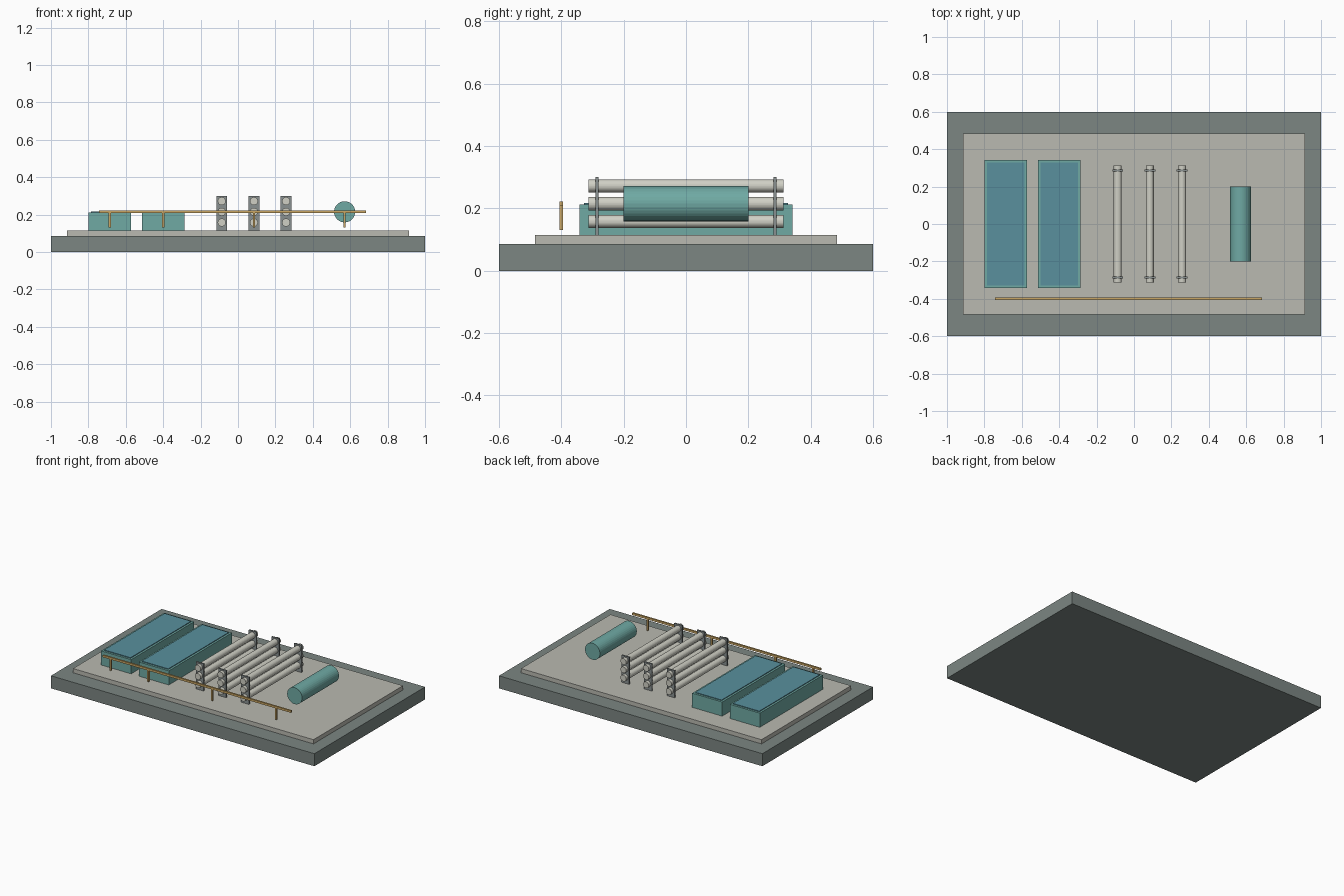
import bpy, bmesh, math
from mathutils import Matrix

if "Cube" in bpy.data.objects:
    bpy.data.objects.remove(bpy.data.objects["Cube"])


def material(name, rgb):
    m = bpy.data.materials.new(name)
    m.diffuse_color = (*rgb, 1)
    m.use_nodes = True
    m.node_tree.nodes["Principled BSDF"].inputs["Base Color"].default_value = m.diffuse_color
    return m


STONE = material("dark_concrete", (0.20, 0.24, 0.225))
PAVING = material("pale_concrete", (0.49, 0.49, 0.44))
TEAL = material("teal", (0.16, 0.40, 0.37))
WATER = material("water_blue", (0.10, 0.28, 0.34))
PIPE = material("pale_pipe", (0.63, 0.63, 0.56))
STEEL = material("steel", (0.25, 0.28, 0.28))
RAIL = material("tan_rail", (0.60, 0.39, 0.13))


def finish(name, bm, mat):
    mesh = bpy.data.meshes.new(name)
    bm.to_mesh(mesh)
    bm.free()
    mesh.materials.append(mat)
    ob = bpy.data.objects.new(name, mesh)
    bpy.context.collection.objects.link(ob)
    return ob


def box(name, x, y, z, mat):
    """Box from (min, max) pairs on each axis."""
    bm = bmesh.new()
    size = [b - a for a, b in (x, y, z)]
    mid = [(a + b) / 2 for a, b in (x, y, z)]
    bmesh.ops.create_cube(bm, size=1, matrix=Matrix.Translation(mid) @ Matrix.Diagonal((*size, 1)))
    return finish(name, bm, mat)


def cylinder_y(name, x, z, r, half, sides, mat):
    """Cylinder lying along y, centred on y = 0."""
    bm = bmesh.new()
    bmesh.ops.create_cone(bm, cap_ends=True, segments=sides, radius1=r, radius2=r, depth=2 * half,
                          matrix=Matrix.Translation((x, 0, z)) @ Matrix.Rotation(math.pi / 2, 4, 'X'))
    return finish(name, bm, mat)


# Base and paved floor
FLOOR = 0.115
box("base", (-1, 1), (-0.6, 0.6), (0, 0.086), STONE)
box("floor_slab", (-0.913, 0.913), (-0.485, 0.485), (0.086, FLOOR), PAVING)

# Two basins with slightly raised water sheets
for i, x in enumerate((-0.686, -0.4)):
    box(f"basin_{i + 1}", (x - 0.114, x + 0.114), (-0.342, 0.342), (FLOOR, 0.212), TEAL)
    box(f"basin_water_{i + 1}", (x - 0.1, x + 0.1), (-0.328, 0.328), (0.205, 0.217), WATER)

# Three racks, each with three stacked pipes and two end plates
for i, x in enumerate((-0.087, 0.085, 0.257)):
    for j in range(3):
        cylinder_y(f"rack_{i + 1}_pipe_{j + 1}", x, 0.158 + 0.057 * j, 0.0215, 0.313, 32, PIPE)
    for side, s in (("front", -1), ("back", 1)):
        box(f"rack_{i + 1}_{side}_plate", (x - 0.029, x + 0.029),
            (s * 0.286 - 0.005, s * 0.286 + 0.005), (FLOOR, 0.301), STEEL)

# Horizontal storage tank
cylinder_y("storage_tank", 0.57, 0.215, 0.0565, 0.2, 32, TEAL)

# Long rail on four posts
box("rail_bar", (-0.743, 0.685), (-0.406, -0.394), (0.208, 0.222), RAIL)
for i, x in enumerate((-0.686, -0.4, 0.085, 0.57)):
    box(f"rail_post_{i + 1}", (x - 0.006, x + 0.006), (-0.406, -0.394), (0.131, 0.209), RAIL)
